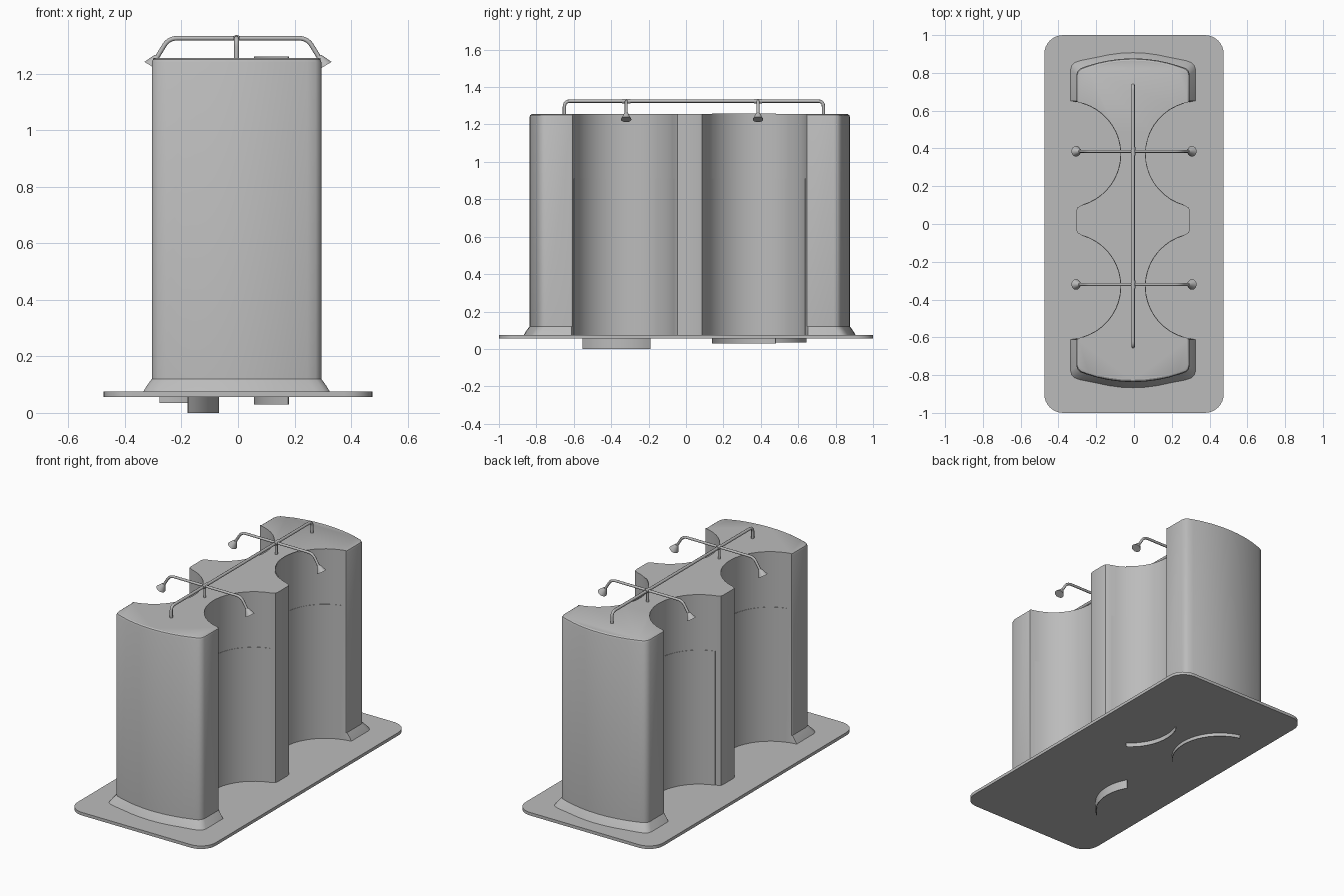
import bpy, bmesh, math
from mathutils import Vector

cube = bpy.data.objects.get("Cube")
if cube:
    bpy.data.objects.remove(cube, do_unlink=True)

grey = bpy.data.materials.new("plain_grey")
grey.use_nodes = True
grey.diffuse_color = (0.5, 0.5, 0.5, 1)
grey.node_tree.nodes["Principled BSDF"].inputs["Base Color"].default_value = (0.5, 0.5, 0.5, 1)

CX, CY = -0.005, 0.02           # centre of the body
SCALLOP_X, SCALLOP_Y, R = 0.345, 0.35, 0.28
TOP, DECK = 1.255, 0.075
RAIL_Z = 1.325


def finish(obj, angle=30):
    obj.data.materials.append(grey)
    bpy.ops.object.select_all(action='DESELECT')
    obj.select_set(True)
    bpy.context.view_layer.objects.active = obj
    bpy.ops.object.shade_smooth_by_angle(angle=math.radians(angle))
    return obj


def loft(name, sections):
    """Solid through stacked outlines, given as (z, outline) pairs."""
    bm = bmesh.new()
    rings = [[bm.verts.new((x, y, z)) for x, y in pts] for z, pts in sections]
    n = len(rings[0])
    for a, b in zip(rings, rings[1:]):
        for i in range(n):
            j = (i + 1) % n
            bm.faces.new((a[i], a[j], b[j], b[i]))
    bm.faces.new(rings[0][::-1])
    bm.faces.new(rings[-1])
    bmesh.ops.recalc_face_normals(bm, faces=bm.faces)
    mesh = bpy.data.meshes.new(name)
    bm.to_mesh(mesh)
    bm.free()
    obj = bpy.data.objects.new(name, mesh)
    bpy.context.collection.objects.link(obj)
    return finish(obj)


def arc(cx, cy, r, a0, a1, steps):
    angles = [math.radians(a0 + (a1 - a0) * i / steps) for i in range(steps + 1)]
    return [(cx + r * math.cos(a), cy + r * math.sin(a)) for a in angles]


def body_outline(e):
    """Three-lobed plan; e widens the two end lobes only."""
    quarter = [(0.3, 0.05), (0.296, 0.066)]
    quarter += arc(SCALLOP_X, SCALLOP_Y, R, 255, 100, 20)
    quarter += [(0.3 + e, 0.632), (0.3 + e, 0.77 + e), (0.294 + e, 0.79 + e),
                (0.28 + e, 0.804 + e), (0.25 + e, 0.815 + e)]
    quarter += [(x, 0.857 + e - 0.042 * (x / 0.25) ** 2) for x in (0.19, 0.13, 0.065)]
    back = quarter + [(0, 0.857 + e)] + [(-x, y) for x, y in reversed(quarter)]
    full = back + [(-x, -y) for x, y in back]
    return [(CX + x, CY + y) for x, y in full]


def pipe(name, points, radius, bend=0.03):
    """Round pipe along a path with softened corners."""
    pts = [Vector(p) for p in points]
    path = [pts[0]]
    for a, b, c in zip(pts, pts[1:], pts[2:]):
        p = b + (a - b).normalized() * bend
        q = b + (c - b).normalized() * bend
        for i in range(6):
            t = i / 5
            path.append(p * (1 - t) ** 2 + b * 2 * t * (1 - t) + q * t * t)
    path.append(pts[-1])
    curve = bpy.data.curves.new(name, 'CURVE')
    curve.dimensions = '3D'
    curve.bevel_depth = radius
    curve.bevel_resolution = 2
    curve.use_fill_caps = True
    spline = curve.splines.new('POLY')
    spline.points.add(len(path) - 1)
    for sp, co in zip(spline.points, path):
        sp.co = (*co, 1)
    obj = bpy.data.objects.new(name, curve)
    bpy.context.collection.objects.link(obj)
    bpy.ops.object.select_all(action='DESELECT')
    obj.select_set(True)
    bpy.context.view_layer.objects.active = obj
    bpy.ops.object.convert(target='MESH')
    return finish(bpy.context.view_layer.objects.active, 50)


def cone(name, start, end, r1, r2):
    start, end = Vector(start), Vector(end)
    axis = end - start
    bpy.ops.mesh.primitive_cone_add(vertices=20, radius1=r1, radius2=r2, depth=axis.length,
                                    location=(start + end) / 2,
                                    rotation=axis.to_track_quat('Z', 'Y').to_euler())
    obj = bpy.context.object
    obj.name = name
    return finish(obj)


# Floor plate with rounded corners
plate = []
for k, (sx, sy) in enumerate(((1, 1), (-1, 1), (-1, -1), (1, -1))):
    plate += arc(sx * 0.375, sy * 0.9, 0.1, 90 * k, 90 * k + 90, 8)
loft("floor_plate", [(0.056, plate), (DECK, plate)])

# Body with flared foot and softened top edge on the end lobes
levels = [(DECK, 0.03), (0.095, 0.018), (0.12, 0), (1.24, 0), (1.25, -0.004), (TOP, -0.012)]
loft("body", [(z, body_outline(e)) for z, e in levels])


# Thin curved linings in the scallops
def lining(name, sx, sy, a0, a1, z0, z1, r):
    cx, cy = CX + sx * SCALLOP_X, CY + sy * SCALLOP_Y
    mid = 180 if sx > 0 else 0
    lo, hi = (mid - a1, mid - a0) if sx > 0 else (a0, a1)
    shape = arc(cx, cy, r, lo, hi, 18) + arc(cx, cy, R + 0.003, hi, lo, 18)
    loft(name, [(z0, shape), (z1, shape)])


for sx, side in ((1, "left"), (-1, "right")):
    for sy, end in ((1, "back"), (-1, "front")):
        lining(f"lining_{side}_{end}", sx, sy, -74, 74, DECK, 0.91, R - 0.002)
lining("drop_panel_right_front", -1, -1, -52, 30, 0, 0.9, R - 0.001)
lining("drop_panel_left_back", 1, 1, -55, 23, 0.03, 1.26, R - 0.001)
lining("drop_panel_right_back", -1, 1, -45, 75, 0.035, 0.9, R - 0.001)

# Overhead supply pipe
pipe("spine_pipe", [(CX, -0.65, TOP - 0.01), (CX, -0.65, RAIL_Z),
                    (CX, 0.735, RAIL_Z), (CX, 0.735, TOP - 0.01)], 0.009)

# Cross arms with spray heads
for y, end in ((0.385, "back"), (-0.32, "front")):
    pipe(f"cross_arm_{end}", [(-0.288, y, 1.255), (-0.245, y, RAIL_Z),
                              (0.245, y, RAIL_Z), (0.288, y, 1.255)], 0.008)
    cone(f"arm_post_{end}", (CX, y, TOP - 0.01), (CX, y, RAIL_Z), 0.008, 0.008)
    cone(f"arm_collar_{end}", (CX, y - 0.022, RAIL_Z), (CX, y + 0.022, RAIL_Z), 0.012, 0.012)
    for s, side in ((1, "left"), (-1, "right")):
        cone(f"spray_head_{end}_{side}", (s * 0.307, y, 1.227), (s * 0.286, y, 1.262), 0.028, 0.009)
